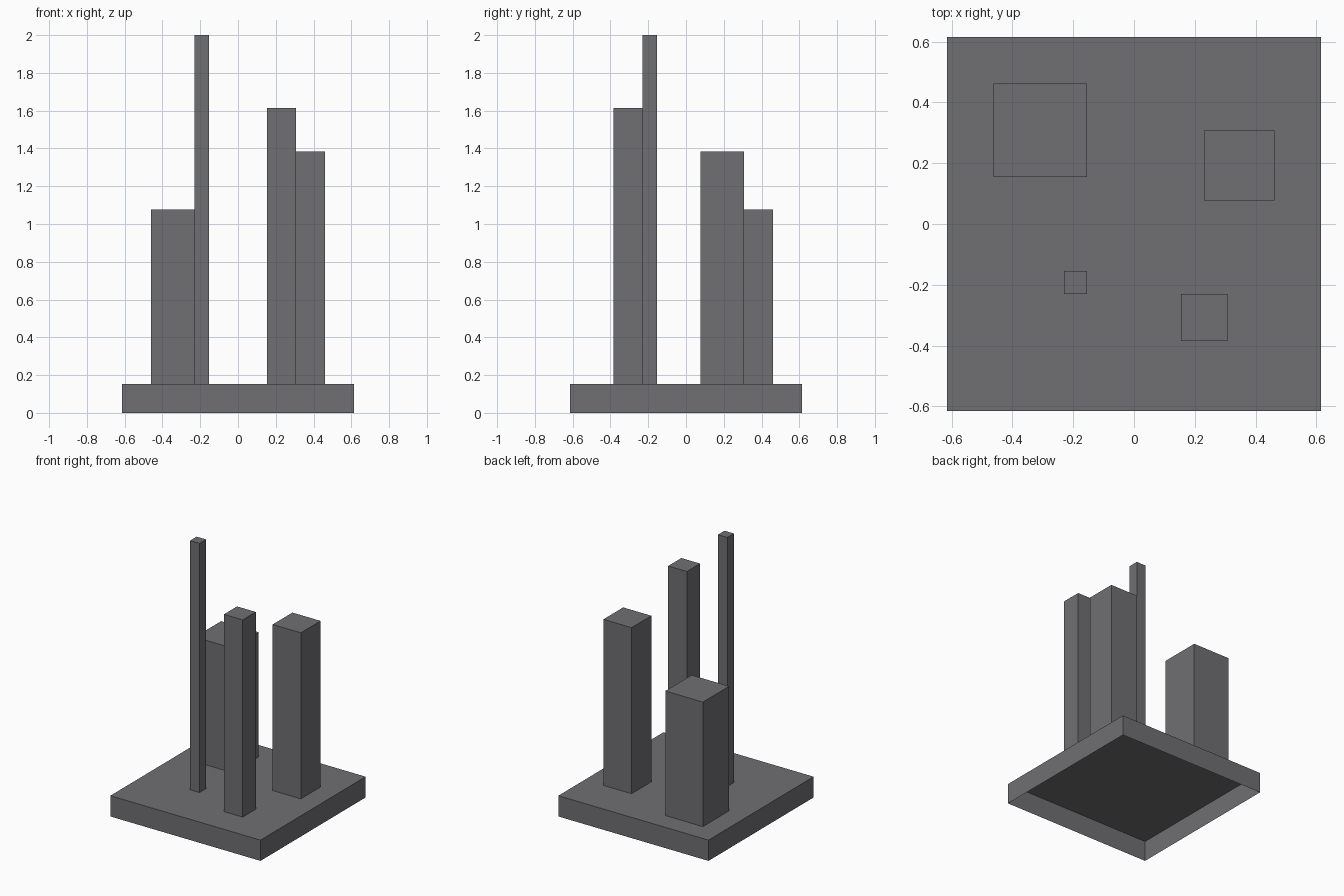
import bpy, bmesh

if "Cube" in bpy.data.objects:
    bpy.data.objects.remove(bpy.data.objects["Cube"])

U = 1 / 13  # the model sits on a regular grid of this size

grey = bpy.data.materials.new("dark_grey")
grey.diffuse_color = (0.16, 0.156, 0.165, 1)
grey.use_nodes = True
grey.node_tree.nodes["Principled BSDF"].inputs["Base Color"].default_value = grey.diffuse_color


def open_box(name, x0, x1, y0, y1, z0, z1):
    """Box without a bottom face, sized in grid units."""
    bm = bmesh.new()
    bmesh.ops.create_cube(bm, size=1)
    bottom = [f for f in bm.faces if f.normal.z < -0.5]
    bmesh.ops.delete(bm, geom=bottom, context='FACES')
    for v in bm.verts:
        v.co = (U * (x1 if v.co.x > 0 else x0),
                U * (y1 if v.co.y > 0 else y0),
                U * (z1 if v.co.z > 0 else z0))
    mesh = bpy.data.meshes.new(name)
    bm.to_mesh(mesh)
    bm.free()
    mesh.materials.append(grey)
    obj = bpy.data.objects.new(name, mesh)
    bpy.context.collection.objects.link(obj)
    return obj


# Hollow base slab, open underneath
open_box("base", -8, 8, -8, 8, 0, 2)

# Four square towers standing on the slab: left, front, width, top
towers = {
    "wide_tower": (-6, 2, 4, 14),
    "medium_tower": (3, 1, 3, 18),
    "narrow_tower": (2, -5, 2, 21),
    "thin_tower": (-3, -3, 1, 26),
}
for name, (x, y, w, top) in towers.items():
    open_box(name, x, x + w, y, y + w, 2, top)
